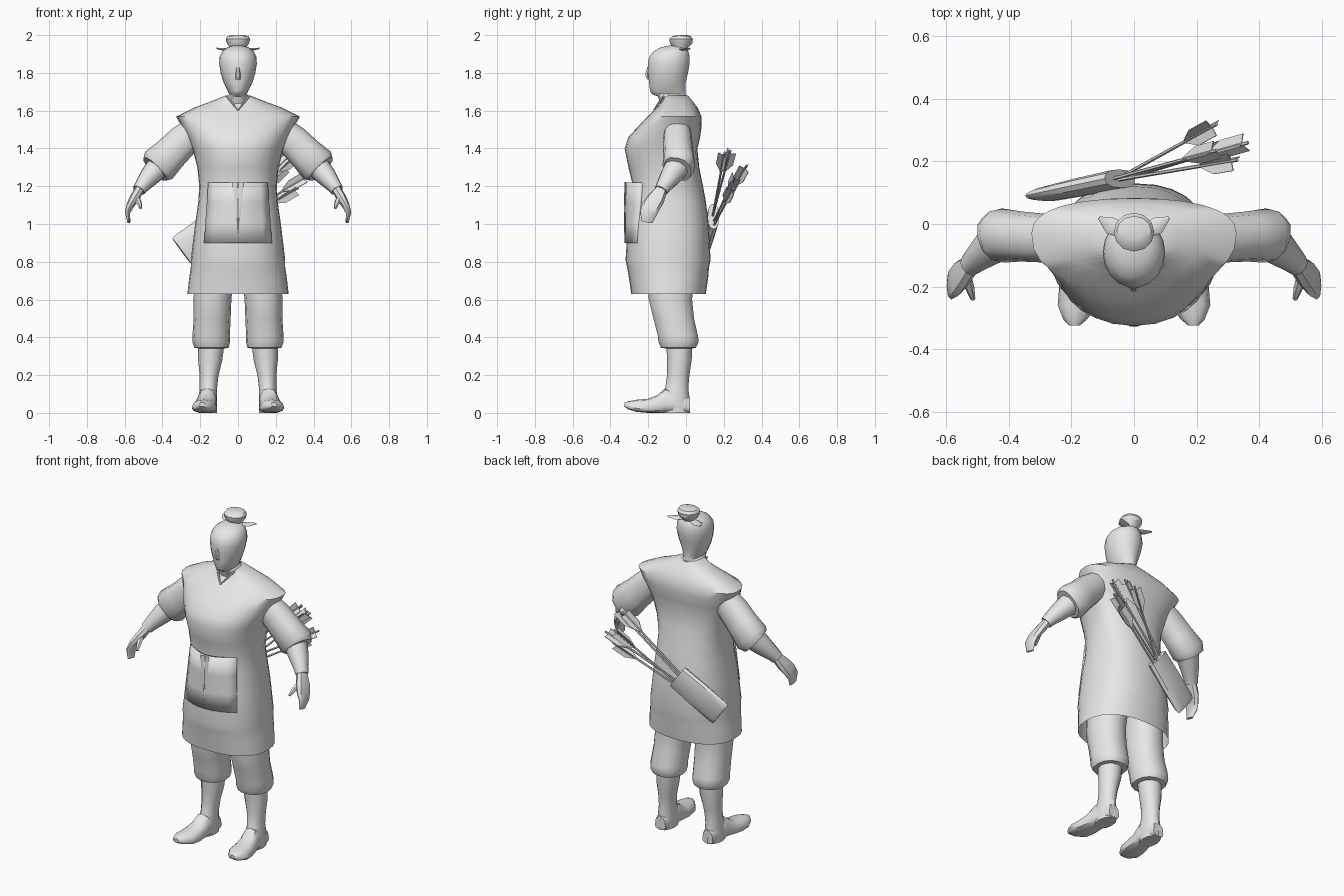
import bpy, bmesh, math
from mathutils import Vector

grey = bpy.data.materials.new("plain_grey")
grey.diffuse_color = (0.8, 0.8, 0.8, 1)


def make(name, bm, mirror=False):
    bmesh.ops.recalc_face_normals(bm, faces=bm.faces)
    me = bpy.data.meshes.new(name)
    bm.to_mesh(me)
    bm.free()
    me.materials.append(grey)
    ob = bpy.data.objects.new(name, me)
    bpy.context.collection.objects.link(ob)
    if mirror:
        ob.modifiers.new("mirror", "MIRROR").use_mirror_merge = False
    return ob


def spow(v, p):
    return math.copysign(abs(v) ** p, v)


def loft(name, secs, n=16, p=1.0, caps=(True, True), mirror=False):
    """Skin rings; each section is centre, side axis, plus axis, minus axis."""
    bm = bmesh.new()
    rings = []
    for c, u, v1, v2 in secs:
        ring = []
        for i in range(n):
            a = 2 * math.pi * i / n
            s = spow(math.sin(a), p)
            ring.append(bm.verts.new(c + u * spow(math.cos(a), p) + (v1 if s > 0 else v2) * s))
        rings.append(ring)
    for r0, r1 in zip(rings, rings[1:]):
        for i in range(n):
            j = (i + 1) % n
            bm.faces.new((r0[i], r0[j], r1[j], r1[i]))
    if caps[0]:
        bm.faces.new(rings[0])
    if caps[1]:
        bm.faces.new(rings[-1])
    return make(name, bm, mirror)


def level(z, rx, front, back, cy=None, cx=0.0):
    """Horizontal section with its front and back depth."""
    cy = (front + back) / 2 if cy is None else cy
    return (Vector((cx, cy, z)), Vector((rx, 0, 0)),
            Vector((0, back - cy, 0)), Vector((0, cy - front, 0)))


def tube(name, pts, side=(0, 1, 0), n=10, p=1.0, caps=(True, True), mirror=False):
    """Sweep along points (x, y, z, radius along side, other radius)."""
    secs = []
    for i, q in enumerate(pts):
        a, b = pts[max(i - 1, 0)], pts[min(i + 1, len(pts) - 1)]
        t = (Vector(b[:3]) - Vector(a[:3])).normalized()
        s = Vector(side)
        s = (s - t * s.dot(t)).normalized()
        w = t.cross(s)
        secs.append((Vector(q[:3]), s * q[3], w * q[4], w * q[4]))
    return loft(name, secs, n, p, caps, mirror)


# Long tunic with flared shoulder caps
loft("tunic", [
    level(0.63, 0.268, -0.29, 0.105), level(0.72, 0.258, -0.303, 0.118),
    level(0.77, 0.25, -0.312, 0.122), level(0.81, 0.25, -0.32, 0.13),
    level(1.0, 0.227, -0.308, 0.12), level(1.12, 0.21, -0.288, 0.105),
    level(1.2, 0.205, -0.28, 0.09), level(1.3, 0.215, -0.305, 0.07, -0.07),
    level(1.4, 0.242, -0.325, 0.06, -0.05), level(1.46, 0.268, -0.305, 0.075, -0.04),
    level(1.52, 0.3, -0.25, 0.083, -0.035), level(1.568, 0.328, -0.205, 0.082, -0.03),
    level(1.615, 0.235, -0.155, 0.062, -0.03), level(1.65, 0.14, -0.125, 0.035, -0.035),
    level(1.68, 0.065, -0.12, 0.01)], n=28, p=0.85, caps=(False, True))

# Head and neck
loft("head", [
    level(1.62, 0.075, -0.13, 0.02), level(1.675, 0.062, -0.15, 0.0),
    level(1.688, 0.045, -0.183, 0.0), level(1.705, 0.055, -0.192, -0.002),
    level(1.75, 0.077, -0.197, 0.0), level(1.8, 0.092, -0.202, 0.012),
    level(1.85, 0.1, -0.204, 0.021), level(1.885, 0.097, -0.196, 0.021),
    level(1.915, 0.083, -0.172, 0.014), level(1.935, 0.057, -0.135, 0.0),
    level(1.945, 0.02, -0.09, -0.035)], n=18)
tube("nose", [(0, -0.198, 1.83, 0.008, 0.008), (0, -0.205, 1.79, 0.014, 0.013),
              (0, -0.198, 1.765, 0.012, 0.008)], side=(1, 0, 0), n=6)

# Hair bun and the tie ends beside it
loft("hair_bun", [
    level(1.905, 0.045, -0.075, 0.0), level(1.935, 0.045, -0.07, 0.01),
    level(1.955, 0.058, -0.085, 0.033), level(1.98, 0.065, -0.088, 0.036),
    level(1.995, 0.055, -0.07, 0.025), level(2.0, 0.03, -0.045, 0.005)], n=12)
tube("hair_tie", [(0.03, -0.025, 1.927, 0.02, 0.007), (0.075, -0.005, 1.924, 0.028, 0.007),
                  (0.112, 0.02, 1.93, 0.005, 0.004)], n=6, mirror=True)

# Neckline trim
tube("collar", [(0.058, -0.118, 1.675, 0.006, 0.006), (0.03, -0.145, 1.64, 0.006, 0.006),
                (0.0, -0.17, 1.602, 0.004, 0.004)], n=6, mirror=True)

# Arms: wide sleeve, forearm, hand and thumb
tube("sleeve", [(0.22, -0.045, 1.5, 0.07, 0.075), (0.29, -0.045, 1.44, 0.078, 0.087),
                (0.36, -0.04, 1.37, 0.08, 0.092), (0.42, -0.037, 1.31, 0.087, 0.102),
                (0.44, -0.045, 1.29, 0.075, 0.085)], n=12, p=0.85, mirror=True)
tube("forearm", [(0.42, -0.045, 1.305, 0.068, 0.066), (0.465, -0.08, 1.255, 0.058, 0.056),
                 (0.51, -0.118, 1.2, 0.042, 0.04), (0.525, -0.132, 1.178, 0.037, 0.035)],
     n=10, mirror=True)
tube("hand", [(0.52, -0.128, 1.185, 0.03, 0.026), (0.55, -0.158, 1.135, 0.047, 0.025),
              (0.572, -0.185, 1.095, 0.05, 0.02), (0.585, -0.198, 1.06, 0.045, 0.014),
              (0.578, -0.208, 1.01, 0.03, 0.008)], n=8, p=0.8, mirror=True)
tube("thumb", [(0.54, -0.165, 1.14, 0.02, 0.016), (0.525, -0.205, 1.115, 0.015, 0.014),
               (0.515, -0.24, 1.085, 0.008, 0.008)], side=(1, 0, 0), n=6, mirror=True)

# Gathered trousers, calves and shoes
loft("trouser_leg", [
    level(0.75, 0.105, -0.2, 0.045, cx=0.125), level(0.6, 0.1, -0.2, 0.035, cx=0.135),
    level(0.5, 0.098, -0.175, 0.045, cx=0.137), level(0.41, 0.099, -0.152, 0.065, cx=0.142),
    level(0.375, 0.1, -0.148, 0.07, cx=0.142), level(0.345, 0.09, -0.135, 0.055, cx=0.14),
    level(0.34, 0.06, -0.1, 0.03, cx=0.14)], n=14, p=0.9, mirror=True)
loft("calf", [
    level(0.38, 0.07, -0.105, 0.035, cx=0.14), level(0.28, 0.064, -0.1, 0.03, cx=0.147),
    level(0.2, 0.05, -0.1, 0.018, cx=0.153), level(0.13, 0.046, -0.11, 0.012, cx=0.157),
    level(0.07, 0.05, -0.14, 0.02, cx=0.16), level(0.0, 0.048, -0.13, 0.022, cx=0.16)],
    n=12, mirror=True)


def shoe_section(x, y, w, top, bottom=0.0):
    mid = bottom + (top - bottom) * 0.3
    return (Vector((x, y, mid)), Vector((w, 0, 0)),
            Vector((0, 0, top - mid)), Vector((0, 0, mid - bottom)))


loft("shoe", [
    shoe_section(0.16, 0.02, 0.035, 0.08), shoe_section(0.16, -0.04, 0.048, 0.12),
    shoe_section(0.163, -0.11, 0.053, 0.13), shoe_section(0.17, -0.15, 0.057, 0.095),
    shoe_section(0.175, -0.2, 0.064, 0.075), shoe_section(0.181, -0.26, 0.063, 0.07, 0.005),
    shoe_section(0.188, -0.305, 0.038, 0.062, 0.018),
    shoe_section(0.19, -0.325, 0.016, 0.055, 0.033)], n=12, p=0.8, mirror=True)

# Curved apron panel
bm = bmesh.new()
grid = []
for k in range(4):
    f = k / 3
    half = 0.18 - 0.022 * f
    row = []
    for i in range(9):
        t = i / 4 - 1
        row.append(bm.verts.new((half * t, -0.325 + 0.003 * f + (0.06 + 0.025 * f) * t * t,
                                 0.9 + 0.32 * f)))
    grid.append(row)
for r0, r1 in zip(grid, grid[1:]):
    for i in range(8):
        bm.faces.new((r0[i], r0[i + 1], r1[i + 1], r1[i]))
apron = make("apron", bm)
solid = apron.modifiers.new("thickness", "SOLIDIFY")
solid.thickness = 0.02
solid.offset = -1

# Hanging sash ends on the apron
tube("sash_end", [(0.016, -0.322, 1.222, 0.014, 0.004), (0.01, -0.324, 1.1, 0.009, 0.004),
                  (0.0, -0.325, 0.955, 0.002, 0.003)], side=(1, 0, 0), n=4, mirror=True)

# Flat quiver slung across the lower back
base, mouth = Vector((-0.297, 0.09, 0.855)), Vector((-0.045, 0.145, 1.04))
axis = mouth - base
tube("quiver", [(*(base + axis * f), w, d) for f, w, d in
                ((0, 0.085, 0.014), (0.08, 0.09, 0.022), (0.55, 0.088, 0.028), (1, 0.082, 0.03),
                 (0.98, 0.074, 0.023), (0.8, 0.07, 0.02))][:4],
     side=(-0.6, 0, 0.8), n=12, p=0.8)

# Arrows with three vanes each
tips = [(0.265, 0.32, 1.31), (0.365, 0.26, 1.25), (0.33, 0.205, 1.38), (0.265, 0.235, 1.39),
        (0.32, 0.25, 1.19)]
for k, tip in enumerate(tips):
    tip = Vector(tip)
    start = mouth - axis * 0.2 + Vector((-0.012, 0, 0.016)) * (k - 2) * (1 if k < 4 else -1.2)
    d = (tip - start).normalized()
    tube(f"arrow_shaft_{k + 1}", [(*start, 0.006, 0.006), (*tip, 0.006, 0.006)], n=6)
    s = d.orthogonal().normalized()
    w = d.cross(s)
    bm = bmesh.new()
    for j in range(3):
        a = 2 * math.pi * j / 3 + k
        out = s * math.cos(a) + w * math.sin(a)
        th = d.cross(out) * 0.002
        outline = [tip - d * b + out * r for b, r in
                   ((0.025, 0.0), (0.015, 0.034), (0.1, 0.034), (0.16, 0.004))]
        front = [bm.verts.new(q + th) for q in outline]
        back = [bm.verts.new(q - th) for q in outline]
        bm.faces.new(front)
        bm.faces.new(back[::-1])
        for i in range(4):
            m = (i + 1) % 4
            bm.faces.new((front[i], back[i], back[m], front[m]))
    make(f"arrow_vanes_{k + 1}", bm)

# Smooth cloth and skin, keep hems and edges crisp
for ob in bpy.context.scene.objects:
    ob.select_set(True)
    bpy.context.view_layer.objects.active = ob
bpy.ops.object.shade_smooth_by_angle(angle=math.radians(40))
